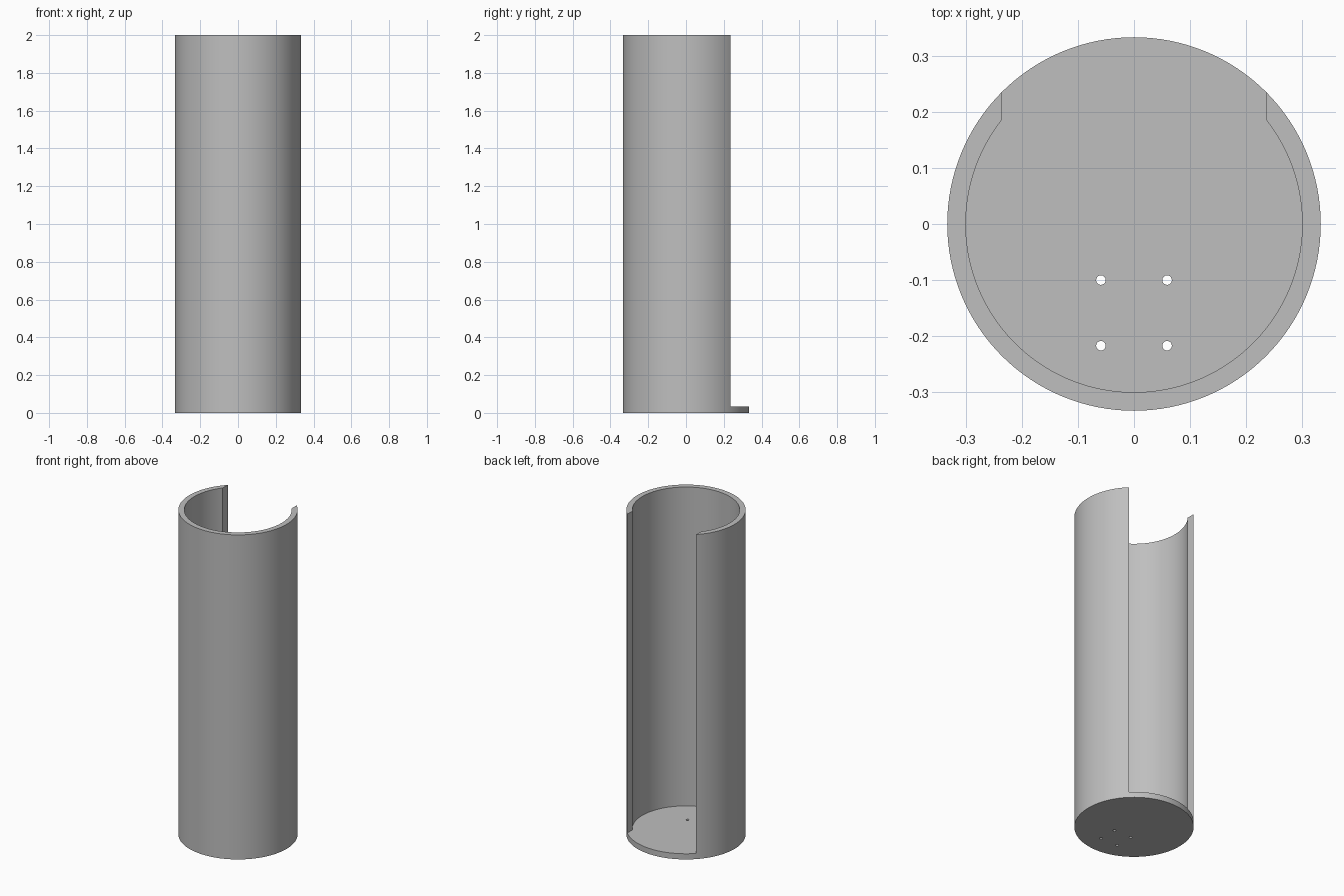
import bpy, bmesh, math

if "Cube" in bpy.data.objects:
    bpy.data.objects.remove(bpy.data.objects["Cube"])

OUTER, INNER, HEIGHT, FLOOR = 0.333, 0.30, 2.0, 0.035
SLOT = 0.235          # half width of the rear opening
SEGMENTS = 128

grey = bpy.data.materials.new("plain grey")
grey.diffuse_color = (0.52, 0.52, 0.52, 1.0)
grey.use_nodes = True
grey.node_tree.nodes["Principled BSDF"].inputs["Base Color"].default_value = grey.diffuse_color


def prism(name, outline, z0, z1):
    """Extrude a closed, counter-clockwise outline from z0 to z1."""
    bm = bmesh.new()
    face = bm.faces.new([bm.verts.new((x, y, z0)) for x, y in outline])
    top = bmesh.ops.extrude_face_region(bm, geom=[face])["geom"]
    moved = [v for v in top if isinstance(v, bmesh.types.BMVert)]
    bmesh.ops.translate(bm, verts=moved, vec=(0, 0, z1 - z0))
    bmesh.ops.recalc_face_normals(bm, faces=bm.faces)
    mesh = bpy.data.meshes.new(name)
    bm.to_mesh(mesh)
    bm.free()
    mesh.materials.append(grey)
    obj = bpy.data.objects.new(name, mesh)
    bpy.context.collection.objects.link(obj)
    return obj


def arc(radius, start, end, steps, cx=0.0, cy=0.0):
    angles = [start + (end - start) * i / steps for i in range(steps + 1)]
    return [(cx + radius * math.cos(a), cy + radius * math.sin(a)) for a in angles]


def circle(radius, steps, cx=0.0, cy=0.0):
    return arc(radius, 0, 2 * math.pi, steps, cx, cy)[:-1]


# Outer body
tube = prism("open_tube", circle(OUTER, SEGMENTS), 0, HEIGHT)

# Hollow joined to the straight-sided rear opening
lip = math.acos(SLOT / INNER)
hollow = arc(INNER, math.pi - lip, 2 * math.pi + lip, 96)
hollow += [(SLOT, 0.5), (-SLOT, 0.5)]
cutters = [prism("hollow_cutter", hollow, FLOOR, HEIGHT + 0.2)]

# Four small screw holes through the floor
for x in (-0.059, 0.059):
    for y in (-0.10, -0.217):
        cutters.append(prism("hole_cutter", circle(0.0085, 24, x, y), -0.1, 0.2))

bpy.context.view_layer.objects.active = tube
tube.select_set(True)
for cutter in cutters:
    cutter.hide_render = True
    cut = tube.modifiers.new("cut", "BOOLEAN")
    cut.operation = "DIFFERENCE"
    cut.solver = "EXACT"
    cut.object = cutter
    bpy.ops.object.modifier_apply(modifier=cut.name)
    bpy.data.objects.remove(cutter)

bpy.ops.object.shade_smooth_by_angle(angle=math.radians(30))
